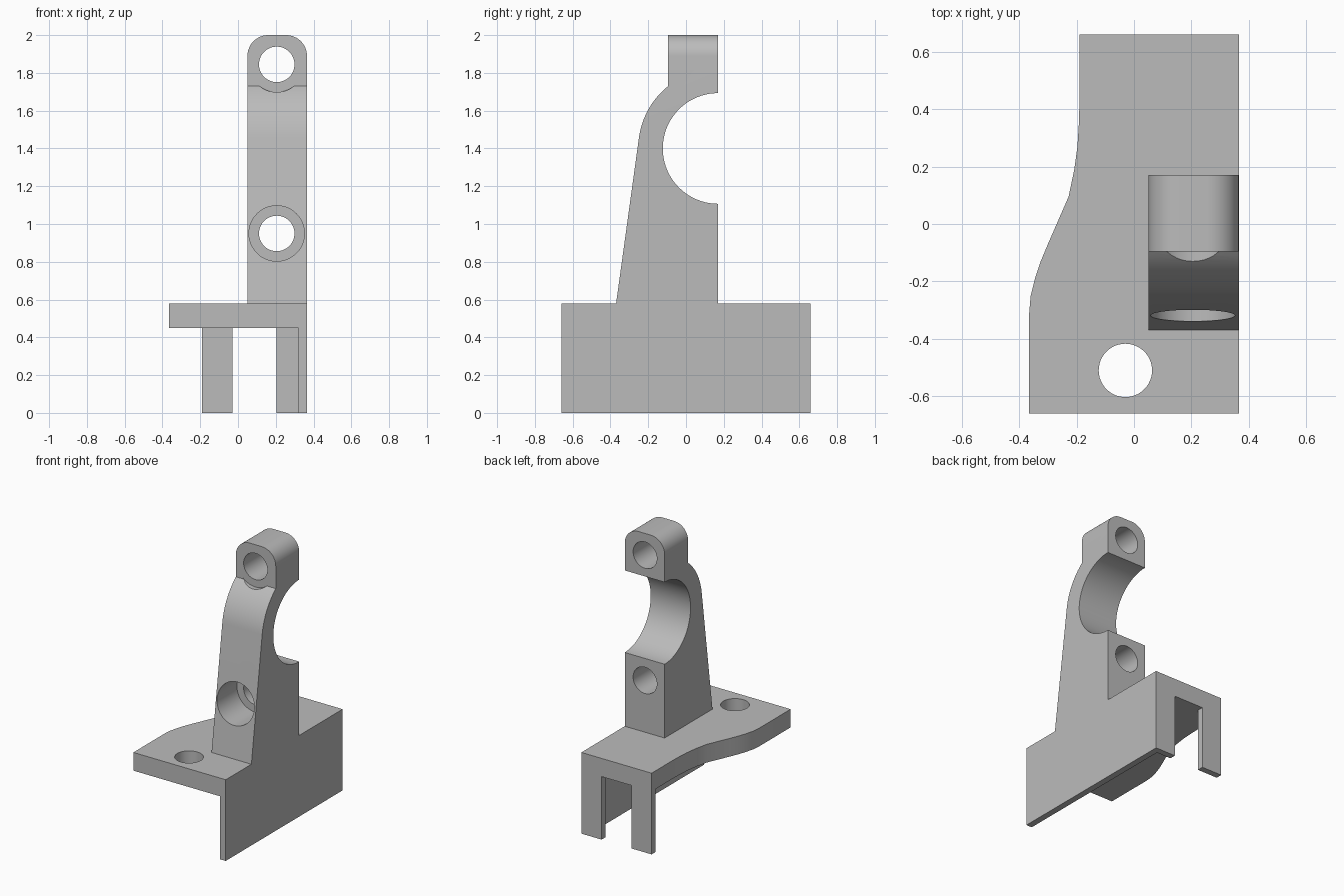
import bpy, bmesh, math
from mathutils import Vector

if "Cube" in bpy.data.objects:
    bpy.data.objects.remove(bpy.data.objects["Cube"], do_unlink=True)

grey = bpy.data.materials.new("bracket_grey")
grey.use_nodes = True
COLOUR = (0.5, 0.5, 0.5, 1)
grey.diffuse_color = COLOUR
grey.node_tree.nodes["Principled BSDF"].inputs["Base Color"].default_value = COLOUR


def prism(name, outline, axis, start, end, round_top=0):
    """Extrude a closed 2D outline along x, y or z."""
    place = {"x": lambda a, b, t: (t, a, b),
             "y": lambda a, b, t: (a, t, b),
             "z": lambda a, b, t: (a, b, t)}[axis]
    bm = bmesh.new()
    face = bm.faces.new([bm.verts.new(place(a, b, start)) for a, b in outline])
    new = bmesh.ops.extrude_face_region(bm, geom=[face])["geom"]
    shift = Vector(place(0, 0, end - start))
    bmesh.ops.translate(bm, vec=shift, verts=[v for v in new if isinstance(v, bmesh.types.BMVert)])
    bmesh.ops.recalc_face_normals(bm, faces=bm.faces)
    if round_top:
        # Round the two long edges at the very top
        top = max(v.co.z for v in bm.verts)
        edges = [e for e in bm.edges if all(v.co.z > top - 0.001 for v in e.verts)
                 and abs(e.verts[0].co.y - e.verts[1].co.y) > 0.01]
        bmesh.ops.bevel(bm, geom=edges, offset=round_top, segments=12,
                        profile=0.5, affect="EDGES")
    mesh = bpy.data.meshes.new(name)
    bm.to_mesh(mesh)
    bm.free()
    mesh.materials.append(grey)
    obj = bpy.data.objects.new(name, mesh)
    bpy.context.collection.objects.link(obj)
    return obj


def arc(ca, cb, radius, first, last, steps):
    angles = [math.radians(first + (last - first) * i / steps) for i in range(steps + 1)]
    return [(ca + radius * math.cos(t), cb + radius * math.sin(t)) for t in angles]


def rect(a0, b0, a1, b1):
    return [(a0, b0), (a1, b0), (a1, b1), (a0, b1)]


def disc(a, b, radius):
    return arc(a, b, radius, 0, 352.5, 47)


def combine(body, other, operation):
    mod = body.modifiers.new("join", "BOOLEAN")
    mod.operation, mod.solver, mod.object = operation, "EXACT", other
    bpy.context.view_layer.objects.active = body
    bpy.ops.object.modifier_apply(modifier=mod.name)
    bpy.data.objects.remove(other, do_unlink=True)


LEFT, BACK, STEP = 0.365, 0.66, 0.58

# Base plate with its curved waist
waist = [(-0.19, 0.42), (-0.192, 0.35), (-0.197, 0.27), (-0.208, 0.19), (-0.228, 0.095),
         (-0.3, -0.07), (-0.325, -0.13), (-0.345, -0.19), (-0.36, -0.25), (-0.365, -0.31)]
plate = [(LEFT, BACK), (-0.19, BACK)] + waist + [(-LEFT, -BACK), (LEFT, -BACK)]
bracket = prism("bracket", plate, "z", 0.45, STEP)

# Side wall and slotted back wall
side_wall = prism("side_wall", rect(-BACK, 0, BACK, STEP), "x", 0.32, LEFT)
back_wall = prism("back_wall", [(-0.19, 0), (-0.03, 0), (-0.03, 0.45), (0.205, 0.45),
                                (0.205, 0), (LEFT, 0), (LEFT, STEP), (-0.19, STEP)],
                  "y", BACK - 0.045, BACK)

# Upright with a half-round clamp seat and rounded head
REAR, SEAT_Z, HEAD = 0.17, 1.4, -0.095
profile = ([(REAR, 0.5), (REAR, SEAT_Z - 0.293)]
           + arc(REAR, SEAT_Z, 0.293, 270, 90, 40)[1:]
           + [(REAR, 2), (HEAD, 2)]
           + arc(REAR, SEAT_Z, 0.423, 128.8, 172, 16)
           + [(-0.37, STEP), (-0.37, 0.5)])
upright = prism("upright", profile, "x", 0.05, LEFT, round_top=0.11)

for part in (side_wall, back_wall, upright):
    combine(bracket, part, "UNION")

# Clamp bolt holes with counterbores, and the mounting hole
for z in (0.95, 1.845):
    combine(bracket, prism("bolt_hole", disc(0.205, z, 0.094), "y", -0.5, 0.5), "DIFFERENCE")
    combine(bracket, prism("counterbore", disc(0.205, z, 0.147), "y", -0.5, HEAD), "DIFFERENCE")
combine(bracket, prism("mounting_hole", disc(-0.03, -0.51, 0.093), "z", 0.3, 0.8), "DIFFERENCE")

# Merge leftover flat seams and shade
bm = bmesh.new()
bm.from_mesh(bracket.data)
bmesh.ops.remove_doubles(bm, verts=bm.verts, dist=0.0002)
bmesh.ops.dissolve_limit(bm, angle_limit=0.01, verts=bm.verts, edges=bm.edges)
bm.to_mesh(bracket.data)
bm.free()
bpy.ops.object.select_all(action="DESELECT")
bracket.select_set(True)
bpy.context.view_layer.objects.active = bracket
bpy.ops.object.shade_smooth_by_angle(angle=math.radians(20))
